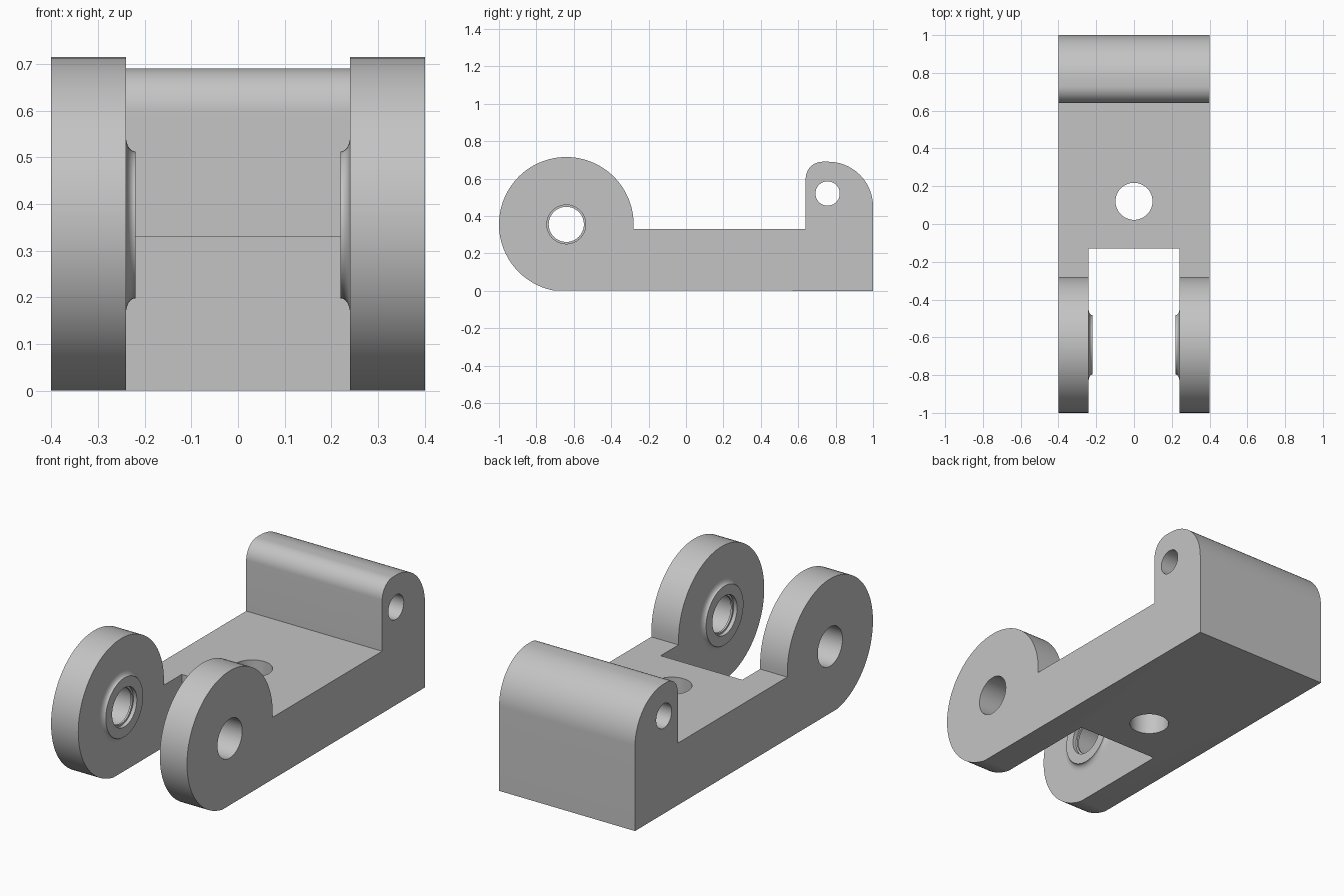
import bpy, bmesh
from math import sin, cos, pi, radians
from mathutils import Matrix

if "Cube" in bpy.data.objects:
    bpy.data.objects.remove(bpy.data.objects["Cube"])

HALF_W, SLOT = 0.40, 0.24
PIVOT_Y, PIVOT_Z, PIVOT_R = -0.64, 0.355, 0.36
BORE, LIP = 0.104, 0.094

grey = bpy.data.materials.new("plain grey")
grey.use_nodes = True
grey.diffuse_color = (0.55, 0.55, 0.55, 1)
grey.node_tree.nodes["Principled BSDF"].inputs["Base Color"].default_value = (0.55, 0.55, 0.55, 1)


def make(name, bm):
    bmesh.ops.recalc_face_normals(bm, faces=bm.faces)
    mesh = bpy.data.meshes.new(name)
    bm.to_mesh(mesh)
    bm.free()
    mesh.materials.append(grey)
    ob = bpy.data.objects.new(name, mesh)
    bpy.context.collection.objects.link(ob)
    return ob


def arc(cy, cz, r, start, end, n):
    angles = [radians(start + (end - start) * i / n) for i in range(n + 1)]
    return [(cy + r * cos(a), cz + r * sin(a)) for a in angles]


def cylinder(name, r, length, center, axis):
    bm = bmesh.new()
    turn = Matrix.Rotation(pi / 2, 4, "Y") if axis == "X" else Matrix()
    bmesh.ops.create_cone(bm, cap_ends=True, segments=64, radius1=r, radius2=r,
                          depth=length, matrix=Matrix.Translation(center) @ turn)
    return make(name, bm)


def cut(target, cutter):
    mod = target.modifiers.new("cut", "BOOLEAN")
    mod.operation, mod.solver, mod.object = "DIFFERENCE", "EXACT", cutter
    bpy.context.view_layer.objects.active = target
    bpy.ops.object.modifier_apply(modifier=mod.name)
    bpy.data.objects.remove(cutter)


def smooth(ob):
    bpy.ops.object.select_all(action="DESELECT")
    ob.select_set(True)
    bpy.context.view_layer.objects.active = ob
    bpy.ops.object.shade_smooth_by_angle(angle=radians(30))


# Bracket body: side outline extruded across the width
outline = [(1, 0)]
outline += arc(0.76, 0.45, 0.24, 0, 90, 24)
outline += arc(0.73, 0.60, 0.09, 90, 180, 16)
outline += [(0.64, 0.33), (PIVOT_Y + PIVOT_R, 0.33)]
outline += arc(PIVOT_Y, PIVOT_Z, PIVOT_R, 0, 260, 72)
bm = bmesh.new()
face = bm.faces.new([bm.verts.new((-HALF_W, y, max(z, 0))) for y, z in outline])
side = bmesh.ops.extrude_face_region(bm, geom=[face])["geom"]
bmesh.ops.translate(bm, vec=(2 * HALF_W, 0, 0),
                    verts=[v for v in side if isinstance(v, bmesh.types.BMVert)])
body = make("bracket_body", bm)

# Slot between the two arms
bm = bmesh.new()
bmesh.ops.create_cube(bm, size=1, matrix=Matrix.Translation((0, -0.63, 0.4))
                      @ Matrix.Diagonal((2 * SLOT, 1, 2, 1)))
cut(body, make("slot_cutter", bm))

# Pivot bore, rear pin hole and vertical hole
cut(body, cylinder("pivot_cutter", BORE, 2, (0, PIVOT_Y, PIVOT_Z), "X"))
cut(body, cylinder("pin_cutter", 0.065, 2, (0, 0.757, 0.52), "X"))
cut(body, cylinder("base_cutter", 0.098, 2, (0, 0.12, 0), "Z"))
smooth(body)

# Pivot bosses: lathed rings with a flared foot and a thin inner lip
flare = [(SLOT - 0.02 * (1 - cos(a)), 0.157 + 0.033 * (1 - sin(a)))
         for a in [pi / 2 * i / 8 for i in range(9)]]
ring = [(SLOT + 0.01, 0.19)] + flare + [
    (0.22, BORE), (SLOT, BORE), (SLOT, LIP), (SLOT + 0.01, LIP)]
N = 64
for sign, name in ((-1, "right_boss"), (1, "left_boss")):
    bm = bmesh.new()
    loops = []
    for i in range(N):
        a = 2 * pi * i / N
        loops.append([bm.verts.new((sign * x, PIVOT_Y + r * cos(a), PIVOT_Z + r * sin(a)))
                      for x, r in ring])
    for i in range(N):
        p, q = loops[i], loops[(i + 1) % N]
        for j in range(len(ring)):
            k = (j + 1) % len(ring)
            bm.faces.new((p[j], p[k], q[k], q[j]))
    smooth(make(name, bm))
